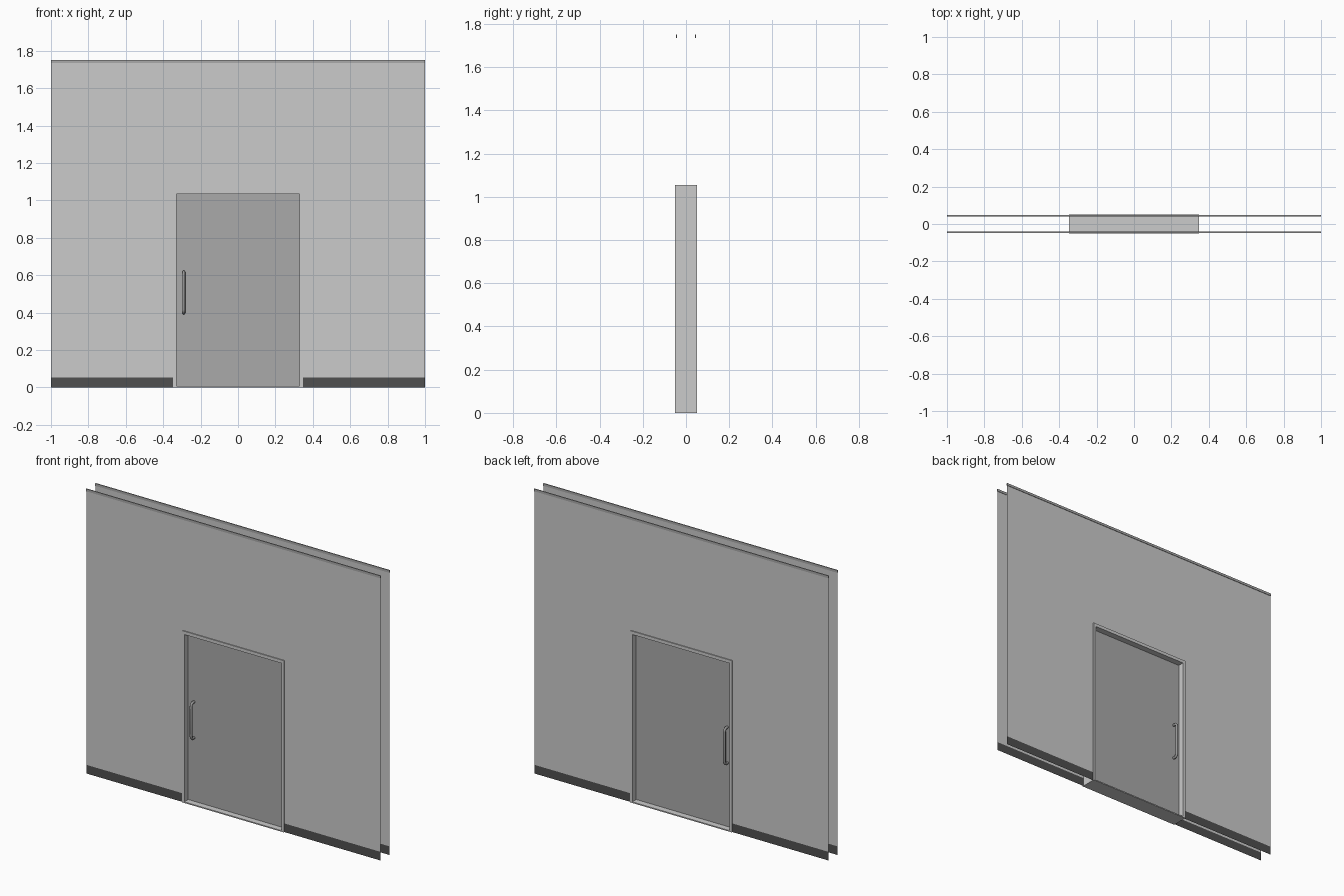
import bpy, bmesh, math

if "Cube" in bpy.data.objects:
    bpy.data.objects.remove(bpy.data.objects["Cube"])

W, H = 1.0, 1.75            # wall half width, height
FX, FZ, FY = 0.347, 1.055, 0.05   # frame outer half width, top, half depth
IX, IZ = 0.33, 1.035        # frame opening
SILL = 0.007
WALL_Y = 0.044
BASE_H, TRIM_H = 0.053, 0.015


def material(name, v):
    m = bpy.data.materials.new(name)
    m.diffuse_color = (v, v, v, 1)
    m.use_nodes = True
    m.node_tree.nodes["Principled BSDF"].inputs["Base Color"].default_value = m.diffuse_color
    return m


dark = material("dark_skirting", 0.08)
door_grey = material("door_grey", 0.4)
metal = material("handle_grey", 0.3)


def finish(name, bm, mat=None):
    bmesh.ops.recalc_face_normals(bm, faces=bm.faces)
    me = bpy.data.meshes.new(name)
    bm.to_mesh(me)
    bm.free()
    ob = bpy.data.objects.new(name, me)
    bpy.context.collection.objects.link(ob)
    if mat:
        me.materials.append(mat)
    return ob


def box(name, x0, x1, y0, y1, z0, z1, mat=None):
    bm = bmesh.new()
    bmesh.ops.create_cube(bm, size=1)
    for v in bm.verts:
        v.co = ((x0 + x1) / 2 + v.co.x * (x1 - x0),
                (y0 + y1) / 2 + v.co.y * (y1 - y0),
                (z0 + z1) / 2 + v.co.z * (z1 - z0))
    return finish(name, bm, mat)


def sheet(name, polys, y, mat=None):
    """Flat single-sided panels in the xz plane, facing away from y = 0."""
    bm = bmesh.new()
    for pts in polys:
        f = bm.faces.new([bm.verts.new((x, y, z)) for x, z in pts])
        f.normal_update()
        if f.normal.y * y < 0:
            f.normal_flip()
    me = bpy.data.meshes.new(name)
    bm.to_mesh(me)
    bm.free()
    ob = bpy.data.objects.new(name, me)
    bpy.context.collection.objects.link(ob)
    if mat:
        me.materials.append(mat)


def rect(x0, x1, z0, z1):
    return [(x0, z0), (x1, z0), (x1, z1), (x0, z1)]


def handle(name, s):
    """Pull bar with rounded elbows, ending in the door face."""
    x, y0, y1, z0, z1, r = -0.29, s * 0.01, s * 0.041, 0.398, 0.618, 0.018
    path = [(x, y0, z0)]
    for i in range(6):
        a = math.pi / 2 * i / 5
        path.append((x, y1 - s * r * (1 - math.sin(a)), z0 + r * (1 - math.cos(a))))
    path += [(px, py, z0 + z1 - pz) for px, py, pz in reversed(path)]
    cu = bpy.data.curves.new(name, 'CURVE')
    cu.dimensions = '3D'
    cu.bevel_depth = 0.008
    cu.bevel_resolution = 2
    cu.use_fill_caps = True
    sp = cu.splines.new('POLY')
    sp.points.add(len(path) - 1)
    for p, co in zip(sp.points, path):
        p.co = (*co, 1)
    cu.materials.append(metal)
    ob = bpy.data.objects.new(name, cu)
    bpy.context.collection.objects.link(ob)


# both faces of the wall, each with skirting, top trim and a door handle
for side, s in (("front", -1), ("back", 1)):
    y = s * WALL_Y
    top = H - TRIM_H
    sheet(side + "_wall", [rect(-W, -FX, BASE_H, top), rect(FX, W, BASE_H, top),
                           rect(-FX, FX, FZ, top)], y)
    sheet(side + "_skirting", [rect(-W, -FX, 0, BASE_H), rect(FX, W, 0, BASE_H)], y, dark)
    box(side + "_top_trim", -W, W, y - 0.003, y + 0.003, top, H, door_grey)
    handle(side + "_handle", s)

# door frame: arch profile extruded through the wall
bm = bmesh.new()
profile = [(-FX, 0), (-FX, FZ), (FX, FZ), (FX, 0), (IX, 0), (IX, IZ), (-IX, IZ), (-IX, 0)]
f = bm.faces.new([bm.verts.new((x, -FY, z)) for x, z in profile])
ext = bmesh.ops.extrude_face_region(bm, geom=[f], use_keep_orig=True)
for v in ext["geom"]:
    if isinstance(v, bmesh.types.BMVert):
        v.co.y = FY
finish("door_frame", bm)

# threshold and door leaf
box("threshold", -IX, IX, -FY, FY, 0, SILL)
box("door_leaf", -IX, IX, -0.012, 0.012, SILL, IZ, door_grey)
